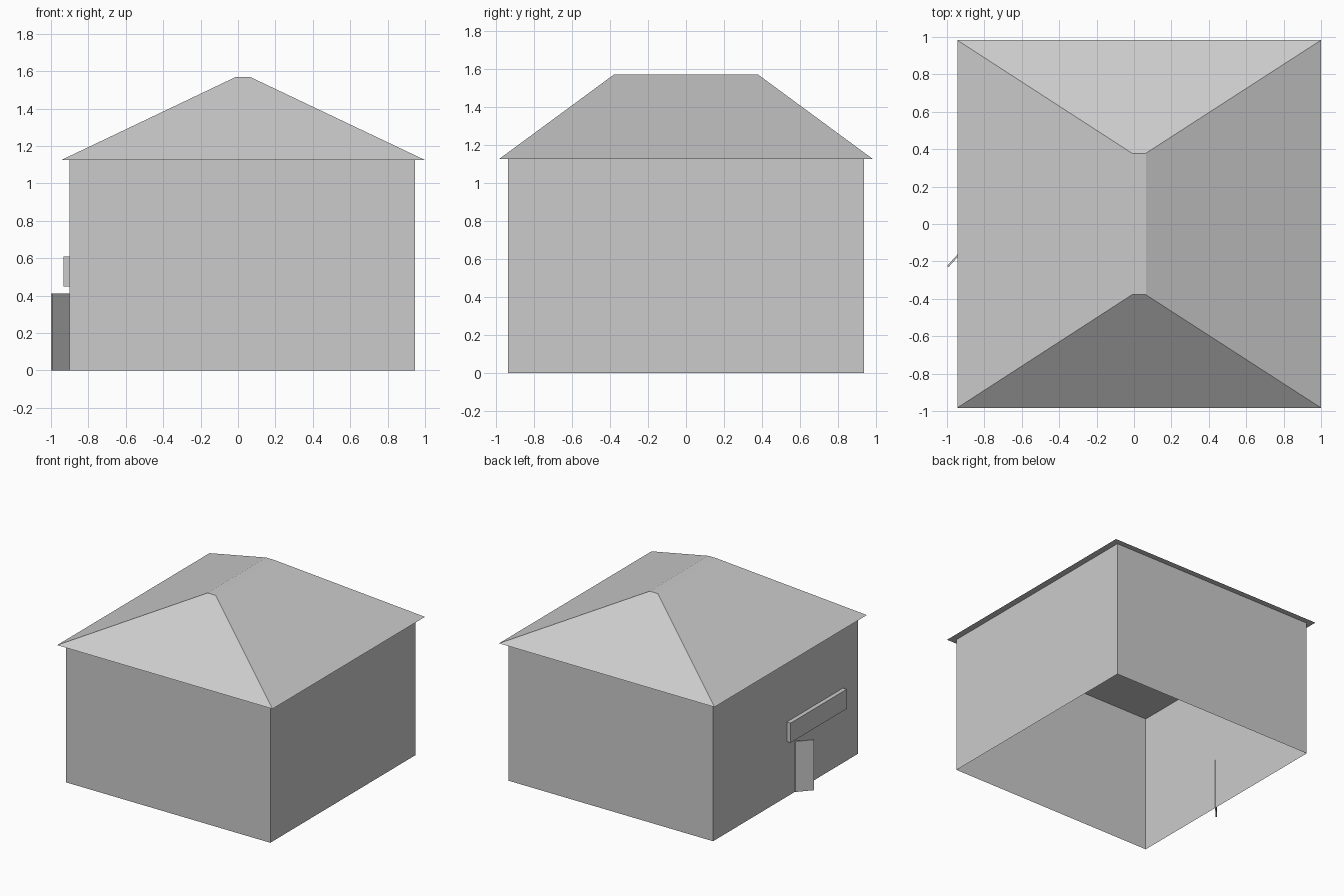
import bpy
import bmesh
from math import atan2, hypot
from mathutils import Matrix, Vector

cube = bpy.data.objects.get("Cube")
if cube:
    bpy.data.objects.remove(cube, do_unlink=True)

# One plain grey for the whole building
grey = bpy.data.materials.new("plain_grey")
grey.use_nodes = True
colour = (0.6, 0.6, 0.6, 1)
grey.diffuse_color = colour
grey.node_tree.nodes["Principled BSDF"].inputs["Base Color"].default_value = colour


def block(name, low, high, top=None, open_ends=False):
    """Box from low to high; top=(low, high) tapers the upper face."""
    bm = bmesh.new()
    bmesh.ops.create_cube(bm, size=1)
    low, high = Vector(low), Vector(high)
    for v in bm.verts:
        upper = v.co.z > 0
        a, b = (Vector(top[0]), Vector(top[1])) if top and upper else (low, high)
        x = b.x if v.co.x > 0 else a.x
        y = b.y if v.co.y > 0 else a.y
        v.co = (x, y, high.z if upper else low.z)
    bm.normal_update()
    if open_ends:
        ends = [f for f in bm.faces if abs(f.normal.z) > 0.5]
        bmesh.ops.delete(bm, geom=ends, context='FACES_ONLY')
    mesh = bpy.data.meshes.new(name)
    bm.to_mesh(mesh)
    bm.free()
    mesh.materials.append(grey)
    obj = bpy.data.objects.new(name, mesh)
    bpy.context.collection.objects.link(obj)
    return obj


WALL_LEFT, WALL_RIGHT, WALL_Y = -0.9, 0.947, 0.936
EAVE_Z, RIDGE_Z = 1.125, 1.57

# Wall shell, open underneath
block("walls", (WALL_LEFT, -WALL_Y, 0), (WALL_RIGHT, WALL_Y, EAVE_Z), open_ends=True)

# Hipped roof with a narrow flat ridge and a flat underside
block("roof", (-0.945, -0.983, EAVE_Z), (1.0, 0.983, RIDGE_Z),
      top=((-0.01, -0.378), (0.063, 0.378)))

# Sign board fixed to the side wall
block("sign_board", (-0.934, -0.74, 0.45), (WALL_LEFT, -0.015, 0.61))

# Thin door standing ajar, turned about its hinge on the wall
hinge = Vector((WALL_LEFT, -0.122, 0))
swing = Vector((-0.096, -0.106, 0))
door = block("door", (0, -0.005, 0), (hypot(swing.x, swing.y), 0.005, 0.412))
door.data.transform(Matrix.Translation(hinge) @ Matrix.Rotation(atan2(swing.y, swing.x), 4, 'Z'))
